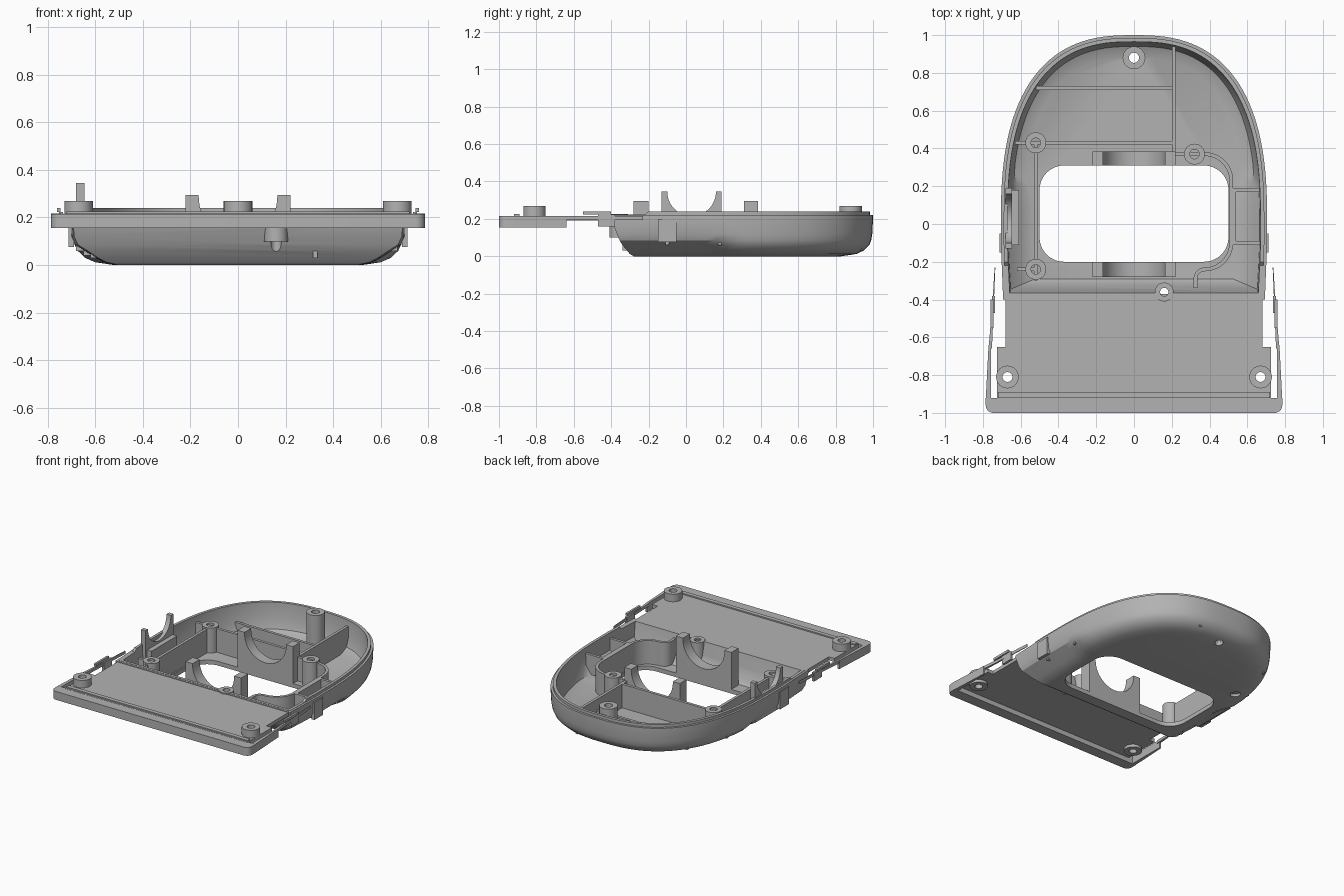
import bpy, bmesh
from math import sin, cos, pi, radians
from mathutils import Vector

cube = bpy.data.objects.get("Cube")
if cube:
    bpy.data.objects.remove(cube, do_unlink=True)

grey = bpy.data.materials.new("plain grey")
grey.use_nodes = True
grey.diffuse_color = (0.45, 0.45, 0.45, 1)
grey.node_tree.nodes["Principled BSDF"].inputs["Base Color"].default_value = grey.diffuse_color


def loft(name, rings, closed=False):
    """Skin a list of equal-length point rings, capped or closed on itself."""
    bm = bmesh.new()
    vs = [[bm.verts.new(p) for p in ring] for ring in rings]
    n = len(vs[0])
    pairs = list(zip(vs, vs[1:])) + ([(vs[-1], vs[0])] if closed else [])
    for a, b in pairs:
        for i in range(n):
            j = (i + 1) % n
            bm.faces.new((a[i], a[j], b[j], b[i]))
    if not closed:
        bm.faces.new(vs[0])
        bm.faces.new(vs[-1])
    bmesh.ops.recalc_face_normals(bm, faces=bm.faces)
    mesh = bpy.data.meshes.new(name)
    bm.to_mesh(mesh)
    bm.free()
    mesh.materials.append(grey)
    ob = bpy.data.objects.new(name, mesh)
    bpy.context.collection.objects.link(ob)
    return ob


def prism(name, pts, lo, hi, axis="z"):
    place = {"z": lambda u, v, w: (u, v, w),
             "y": lambda u, v, w: (u, w, v),
             "x": lambda u, v, w: (w, u, v)}[axis]
    return loft(name, [[place(u, v, w) for u, v in pts] for w in (lo, hi)])


def box(name, x0, x1, y0, y1, z0, z1):
    return prism(name, [(x0, y0), (x1, y0), (x1, y1), (x0, y1)], z0, z1)


def arc(cx, cy, r, a0, a1, n=12):
    return [(cx + r * cos(radians(a0 + (a1 - a0) * i / n)),
             cy + r * sin(radians(a0 + (a1 - a0) * i / n))) for i in range(n + 1)]


def circle(x, y, r, n=32):
    return arc(x, y, r, 0, 360, n)[:-1]


def tube(name, x, y, r, hole, z0, z1):
    prof = [(r, z0), (r, z1), (hole, z1), (hole, z0)]
    return loft(name, [[(u, v, z) for u, v in circle(x, y, q)] for q, z in prof], True)


def rib(name, path, z0=0.03, z1=0.2, t=0.02):
    """Thin upright wall that follows a path."""
    p = [Vector(q) for q in path]
    left, right = [], []
    for i, q in enumerate(p):
        d = (p[min(i + 1, len(p) - 1)] - p[max(i - 1, 0)]).normalized()
        side = Vector((-d.y, d.x)) * t / 2
        left.append(q + side)
        right.append(q - side)
    return prism(name, left + right[::-1], z0, z1)


def cut(ob, cutter):
    mod = ob.modifiers.new("cut", "BOOLEAN")
    mod.operation, mod.solver, mod.object = "DIFFERENCE", "EXACT", cutter
    bpy.context.view_layer.objects.active = ob
    bpy.ops.object.modifier_apply(modifier=mod.name)
    bpy.data.objects.remove(cutter, do_unlink=True)


# Tray shell: D-shaped rings from the underside, over the rim, down to the floor
def tray_ring(z, inset, front, scoop):
    a, b, e = 0.705 - inset, 1.0 - inset, 2 / 2.6
    half = [(a - 0.012, front), (a - 0.005, -0.22), (a - 0.004, -0.2), (a, -0.1)]
    for i in range(33):
        t = pi / 2 * i / 32
        half.append((a * max(cos(t), 0) ** e if i < 32 else 0, b * sin(t) ** e))
    pts = half + [(-x, y) for x, y in half[-2::-1]]
    ring = []
    for x, y in pts:
        k = min(max((0.3 - y) / 0.2, 0), 1)
        x -= scoop * k * k * (3 - 2 * k) * (1 if x > 0 else -1)
        ring.append((x, y, min(z, 0.222) if y < -0.21 else z))
    return ring


levels = [(0, .17, -.28, .02), (.012, .09, -.3, .05), (.03, .05, -.315, .055),
          (.06, .02, -.34, .04), (.085, .01, -.355, .01), (.12, .004, -.37, 0),
          (.2, 0, -.4, 0), (.22, 0, -.4, 0), (.22, .015, -.385, 0),
          (.24, .015, -.385, 0), (.24, .035, -.365, 0), (.12, .04, -.345, 0),
          (.06, .06, -.32, .04), (.03, .12, -.29, .05)]
tray = loft("tray_shell", [tray_ring(*lv) for lv in levels])

# Window and screw holes in the tray
r = 0.13
window = (arc(.5 - r, -.2 + r, r, -90, 0) + arc(.5 - r, .31 - r, r, 0, 90)
          + arc(-.5 + r, .31 - r, r, 90, 180) + arc(-.5 + r, -.2 + r, r, 180, 270))
cut(tray, prism("window_cutter", window, -0.1, 0.4))
for x, y, q, top in ((0, .88, .028, .4), (.16, -.36, .022, .4), (-.52, .43, .035, .025)):
    cut(tray, prism("hole_cutter", circle(x, y, q), -0.1, top))

# Front ledge with raised lip
ledge = prism("ledge_plate", [(-.725, -.93), (.725, -.93), (.725, -.65), (.68, -.65),
                              (.68, -.37), (-.68, -.37), (-.68, -.65), (-.725, -.65)],
              0.19, 0.216)
lip = prism("ledge_front_lip", [(-.785, -.92)] + arc(-.745, -.96, .04, 180, 270, 6)
            + arc(.745, -.96, .04, 270, 360, 6) + [(.785, -.92)], 0.155, 0.215)
box("ledge_ridge", -.72, .72, -.92, -.89, .19, .225)
for side, s in (("left", 1), ("right", -1)):
    cut(ledge, prism("hole_cutter", circle(s * .67, -.81, .028), 0, .4))
    tube(side + "_ledge_boss", s * .67, -.81, .06, .026, .17, .27)
    # Springy side clips, thick at the front and thin behind
    prism(side + "_clip_base", [(s * x, y) for x, y in
          ((.757, -.92), (.785, -.93), (.77, -.64), (.757, -.64))], .155, .216)
    prism(side + "_clip_arm", [(s * x, y) for x, y in
          ((.752, -.66), (.77, -.66), (.75, -.42), (.738, -.23), (.734, -.23))], .195, .216)
    box(side + "_clip_hook", *sorted((s * .735, s * .752)), -.47, -.38, .16, .222)
    box(side + "_clip_tab", *sorted((s * .745, s * .76)), -.55, -.4, .222, .24)
    box(side + "_side_pad", *sorted((s * .69, s * .712)), -.15, -.05, .075, .2)

# Screw bosses in the tray
tube("back_boss", 0, .88, .06, .027, .03, .27)
tube("right_back_boss", -.52, .43, .055, .025, .03, .21)
tube("right_front_boss", -.52, -.24, .055, .025, .03, .21)
tube("left_boss", .32, .37, .055, .025, .03, .21)
tube("front_boss", .16, -.36, .05, .022, .1, .225)

# Stiffening ribs
rib("long_rib", [(.21, .38), (.21, .94)])
rib("back_cross_rib", [(-.52, .72), (.21, .72)], z1=.12)
rib("middle_cross_rib", [(-.63, .43), (.21, .43)])
rib("right_window_rib", [(-.52, -.3), (-.52, .43)])
rib("right_short_rib", [(-.62, -.24), (-.52, -.24)])
rib("left_window_rib", [(.21, .37)] + arc(.375, .23, .14, 90, 0)
    + arc(.375, -.1, .14, 0, -90) + arc(.375, -.29, .05, 90, 180, 6) + [(.325, -.34)])
for y in (-.1, .18):
    rib("left_pocket_rib", [(.515, y), (.67, y)], z0=.06)
rib("left_pocket_wall", [(.53, -.1), (.53, .18)])

# Half-round cradles at the back and front of the window
saddle = [(-.22, .02), (.22, .02), (.22, .295), (.165, .295)] \
    + arc(0, .285, .165, 0, -180, 24) + [(-.165, .295), (-.22, .295)]
prism("back_cradle", saddle, .31, .385, "y")
prism("front_cradle", saddle, -.28, -.2, "y")

# Tall cradle and its pocket on the right wall
fork = [(-.13, .06), (.19, .06), (.19, .345), (.16, .345)] \
    + arc(.03, .345, .13, 0, -180, 24)[1:] + [(-.13, .345)]
prism("side_cradle", fork, -.68, -.645, "x")
box("side_cradle_pocket", -.65, -.61, -.11, .18, .04, .2)

# Smooth the rounded parts, keep edges crisp
bpy.ops.object.select_all(action="DESELECT")
for ob in bpy.context.collection.objects:
    if ob.type == "MESH" and grey.name in ob.data.materials:
        ob.select_set(True)
bpy.context.view_layer.objects.active = tray
bpy.ops.object.shade_smooth_by_angle(angle=radians(30))
